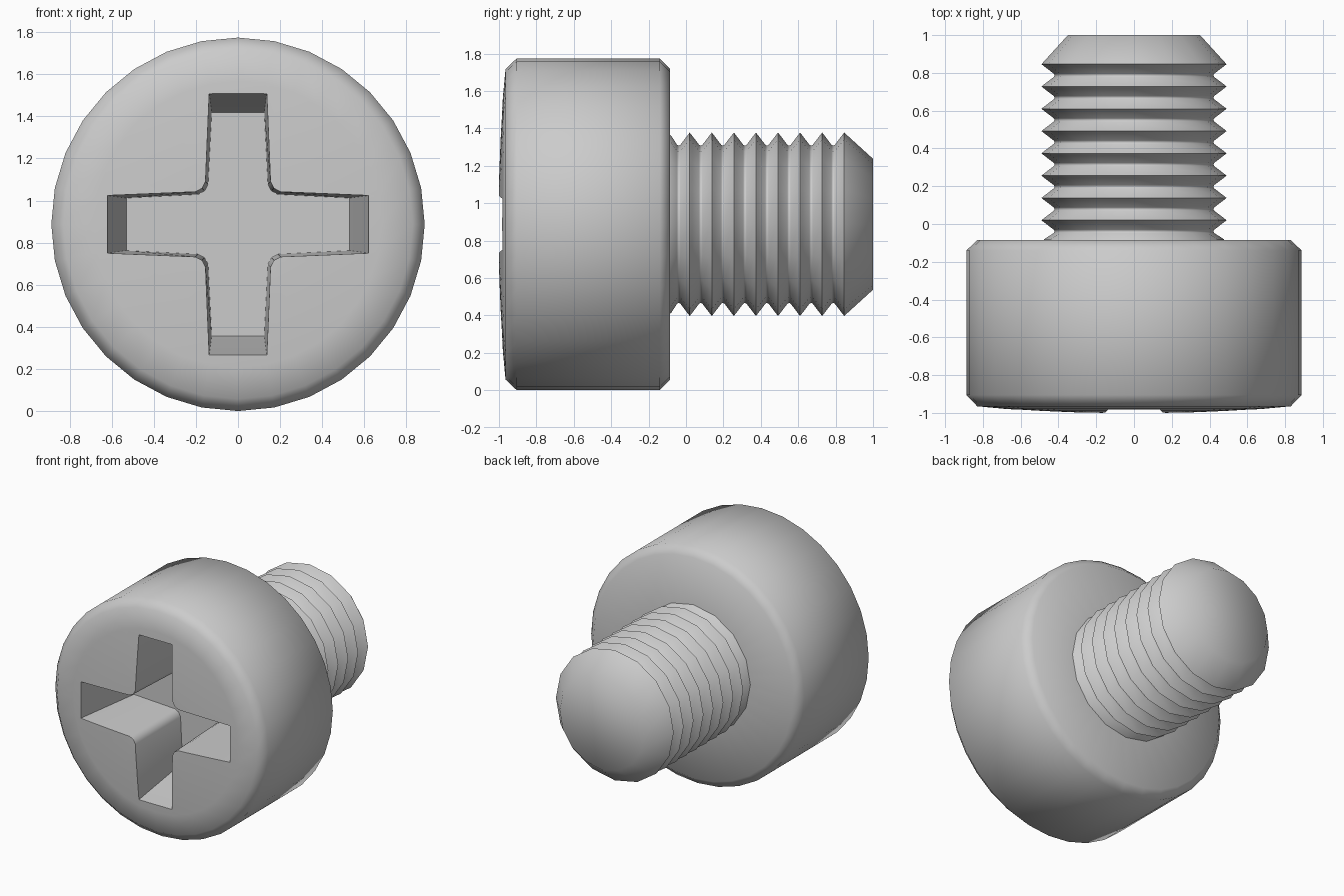
import bpy, bmesh, math

if "Cube" in bpy.data.objects:
    bpy.data.objects.remove(bpy.data.objects["Cube"])

CZ = 0.887  # height of the screw axis


def make_object(name, bm, angle=40):
    bmesh.ops.recalc_face_normals(bm, faces=bm.faces)
    mesh = bpy.data.meshes.new(name)
    bm.to_mesh(mesh)
    bm.free()
    ob = bpy.data.objects.new(name, mesh)
    bpy.context.collection.objects.link(ob)
    return ob


def loft(name, rings):
    """Skin closed rings of points and cap both ends."""
    bm = bmesh.new()
    loops = [[bm.verts.new(p) for p in ring] for ring in rings]
    for a, b in zip(loops, loops[1:]):
        for i in range(len(a)):
            j = (i + 1) % len(a)
            bm.faces.new((a[i], a[j], b[j], b[i]))
    bm.faces.new(loops[0])
    bm.faces.new(loops[-1])
    return make_object(name, bm)


def lathe(name, profile, sides):
    """Turn (radius, y) points about the screw axis."""
    turn = [2 * math.pi * i / sides for i in range(sides)]
    return loft(name, [[(r * math.cos(t), y, CZ + r * math.sin(t)) for t in turn]
                       for r, y in profile])


def cross_ring(y, length, w_end, w_mid, fillet=0.045):
    """Cross outline with flared arms and rounded inner corners."""
    arm = [(w_mid + fillet, -w_mid + 0.003), (length, -w_end), (length, w_end),
           (w_mid + fillet, w_mid - 0.003),
           (w_mid + 0.3 * fillet, w_mid + 0.3 * fillet)]
    pts = []
    for k in range(4):
        c, s = [(1, 0), (0, 1), (-1, 0), (0, -1)][k]
        pts += [(c * u - s * v, y, CZ + s * u + c * v) for u, v in arm]
    return pts


def smooth(ob, angle):
    bpy.ops.object.select_all(action='DESELECT')
    ob.select_set(True)
    bpy.context.view_layer.objects.active = ob
    bpy.ops.object.shade_smooth_by_angle(angle=math.radians(angle))


# Head: chamfered cylinder with a slightly domed front
head = lathe("head", [(0.1, -1.0), (0.3, -0.999), (0.5, -0.99), (0.68, -0.979),
                      (0.83, -0.965), (0.887, -0.905), (0.887, -0.14),
                      (0.83, -0.085), (0.3, -0.085)], 32)

# Cross recess cut into the head, tapering inward
cutter = loft("recess_cutter", [cross_ring(-1.1, 0.635, 0.14, 0.16),
                                cross_ring(-0.98, 0.62, 0.137, 0.157),
                                cross_ring(-0.48, 0.53, 0.125, 0.145)])
cutter.hide_render = True
cut = head.modifiers.new("recess", 'BOOLEAN')
cut.operation = 'DIFFERENCE'
cut.solver = 'EXACT'
cut.object = cutter
bpy.context.view_layer.objects.active = head
bpy.ops.object.modifier_apply(modifier=cut.name)
bpy.data.objects.remove(cutter)
smooth(head, 50)

# Threaded shank: ring ridges with rounded grooves and a chamfered tip
pitch = 0.118
profile = [(0.48, -0.1), (0.475, -0.08)]
for i in range(8):
    crest = 0.02 + i * pitch
    profile += [(0.425, crest - 0.068), (0.42, crest - 0.059),
                (0.425, crest - 0.05), (0.475, crest - 0.012),
                (0.49, crest)]
    if i < 7:
        profile.append((0.475, crest + 0.012))
profile += [(0.35, 1.0)]
shank = lathe("threaded_shank", profile, 16)
smooth(shank, 60)
